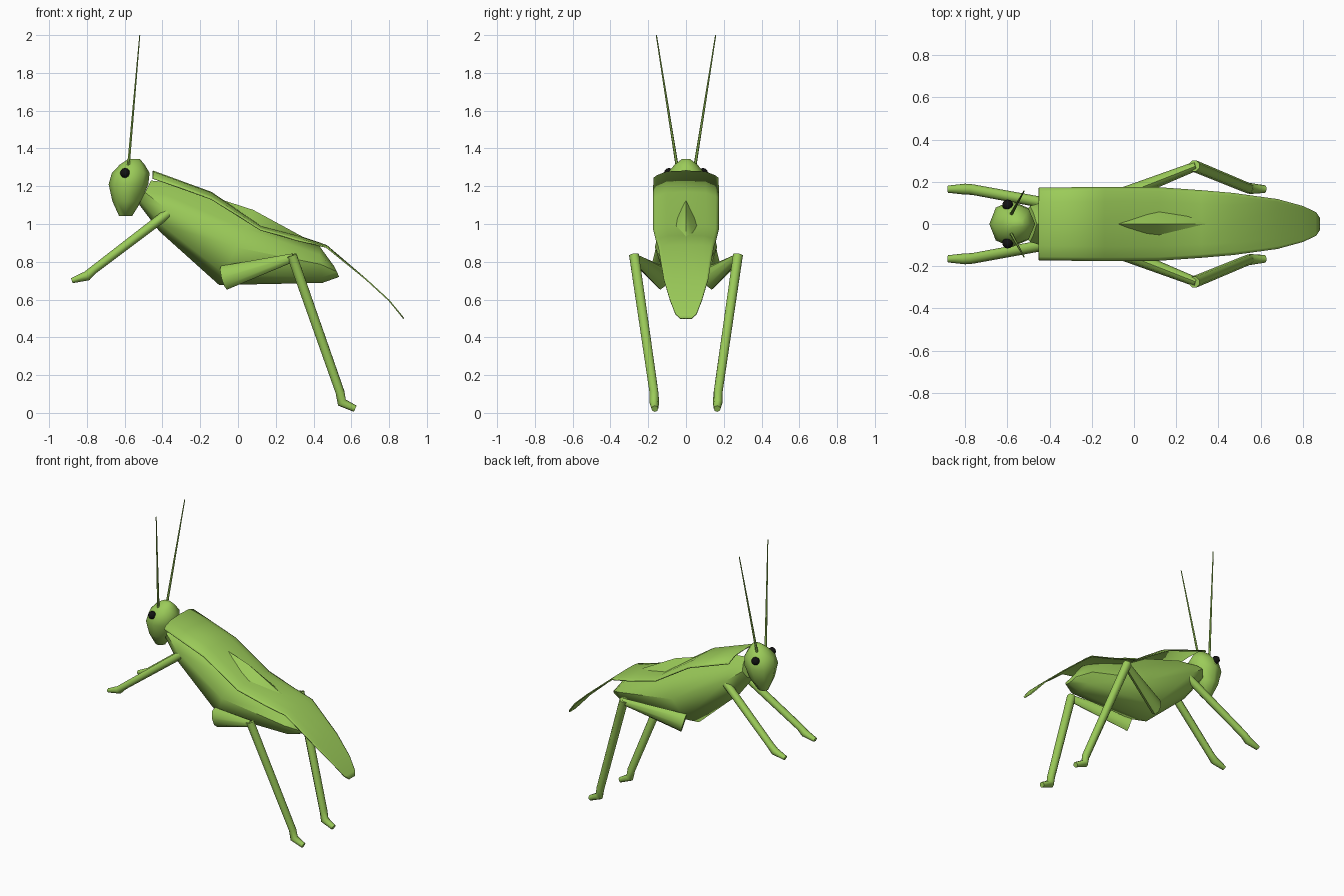
import bpy, bmesh
from math import cos, sin, pi, radians
from mathutils import Vector

if "Cube" in bpy.data.objects:
    bpy.data.objects.remove(bpy.data.objects["Cube"])


def material(name, color):
    m = bpy.data.materials.new(name)
    m.diffuse_color = color
    m.use_nodes = True
    m.node_tree.nodes["Principled BSDF"].inputs["Base Color"].default_value = m.diffuse_color
    return m


GREEN = material("leaf_green", (0.33, 0.6, 0.1, 1))
BLACK = material("eye_black", (0.006, 0.006, 0.006, 1))


def finish(bm, name, mat, angle=50):
    bmesh.ops.recalc_face_normals(bm, faces=bm.faces)
    me = bpy.data.meshes.new(name)
    bm.to_mesh(me)
    bm.free()
    me.materials.append(mat)
    ob = bpy.data.objects.new(name, me)
    bpy.context.collection.objects.link(ob)
    bpy.ops.object.select_all(action='DESELECT')
    ob.select_set(True)
    bpy.context.view_layer.objects.active = ob
    bpy.ops.object.shade_smooth_by_angle(angle=radians(angle))
    return ob


def loft(name, rings, closed=True, mat=GREEN, angle=50):
    """Skin a list of point rings; closed rings also get end caps."""
    bm = bmesh.new()
    vs = [[bm.verts.new(p) for p in r] for r in rings]
    n = len(vs[0])
    for a, b in zip(vs, vs[1:]):
        for i in range(n if closed else n - 1):
            j = (i + 1) % n
            bm.faces.new((a[i], a[j], b[j], b[i]))
    if closed:
        bm.faces.new(vs[0])
        bm.faces.new(vs[-1])
    return finish(bm, name, mat, angle)


def limb(name, path, radii, sides=8):
    """Tapered tube; each radius is (sideways, upwards)."""
    pts = [Vector(p) for p in path]
    rings = []
    for i, (p, (rs, ru)) in enumerate(zip(pts, radii)):
        d = Vector()
        if i:
            d += (p - pts[i - 1]).normalized()
        if i < len(pts) - 1:
            d += (pts[i + 1] - p).normalized()
        d.normalize()
        side = d.cross(Vector((0, 0, 1))).normalized()
        up = side.cross(d)
        rings.append([p + side * rs * cos(2 * pi * k / sides) + up * ru * sin(2 * pi * k / sides)
                      for k in range(sides)])
    return loft(name, rings)


# body: slanted cross-sections (top x, top z, bottom x, bottom z, half width)
half = [(0, 1), (.62, .5), (1, 0), (.72, -.7), (0, -1)]
section = half + [(-y, t) for y, t in half[-2:0:-1]]
rings = []
for tx, tz, bx, bz, w in [(-.46, 1.23, -.525, 1.105, .085),
                          (-.37, 1.22, -.415, .96, .115),
                          (.08, 1.075, -.10, .677, .165),
                          (.43, .885, .446, .688, .115),
                          (.51, .775, .536, .72, .05)]:
    rings.append([((tx + bx) / 2 + t * (tx - bx) / 2, y * w, (tz + bz) / 2 + t * (tz - bz) / 2)
                  for y, t in section])
loft("body", rings)

# head: egg of octagonal rings (z, x min, x max, half width)
rings = []
for z, x0, x1, w in [(1.345, -.58, -.52, .02), (1.315, -.625, -.495, .06),
                     (1.27, -.668, -.468, .098), (1.21, -.685, -.475, .11),
                     (1.12, -.665, -.512, .083), (1.043, -.63, -.56, .035)]:
    rings.append([((x0 + x1) / 2 + (x1 - x0) / 2 * cos(k * pi / 4), w * sin(k * pi / 4), z)
                  for k in range(8)])
loft("head", rings, angle=60)

# folded wings: arched sheet (x, centre z, edge z, half width)
rings = []
for x, zc, ze, w in [(-.45, 1.283, 1.245, .172), (-.14, 1.17, 1.135, .176),
                     (.12, .992, .972, .174), (.32, .94, .915, .16),
                     (.47, .889, .88, .147), (.68, .71, .71, .118),
                     (.80, .60, .60, .085), (.862, .525, .525, .056), (.88, .502, .502, .03)]:
    rings.append([(x, f * w, zc + (ze - zc) * abs(f) ** 4) for f in (-1, -.9, -.6, 0, .6, .9, 1)])
wings = loft("wings", rings, closed=False)
solid = wings.modifiers.new("thickness", 'SOLIDIFY')
solid.thickness = .007
solid.offset = -1

for s, tag in ((-1, "left"), (1, "right")):
    # eye
    bm = bmesh.new()
    bmesh.ops.create_uvsphere(bm, u_segments=12, v_segments=8, radius=.026)
    bmesh.ops.translate(bm, verts=bm.verts, vec=(-.598, s * .09, 1.27))
    finish(bm, f"eye_{tag}", BLACK)

    # antenna
    limb(f"antenna_{tag}", [(-.58, s * .048, 1.31), (-.52, s * .157, 2)],
         [(.008, .008), (.003, .003)], 6)

    # front leg with foot
    limb(f"front_leg_{tag}",
         [(-.37, s * .09, 1.058), (-.765, s * .163, .757), (-.80, s * .165, .725), (-.88, s * .165, .70)],
         [(.026, .026), (.025, .022), (.026, .026), (.017, .014)])

    # hind leg: broad thigh, then shin with foot
    limb(f"hind_thigh_{tag}", [(-.075, s * .13, .715), (.295, s * .275, .823)],
         [(.035, .065), (.022, .022)])
    limb(f"hind_shin_{tag}",
         [(.285, s * .275, .835), (.54, s * .17, .11), (.55, s * .168, .055), (.62, s * .165, .022)],
         [(.028, .028), (.025, .025), (.026, .026), (.018, .018)])
